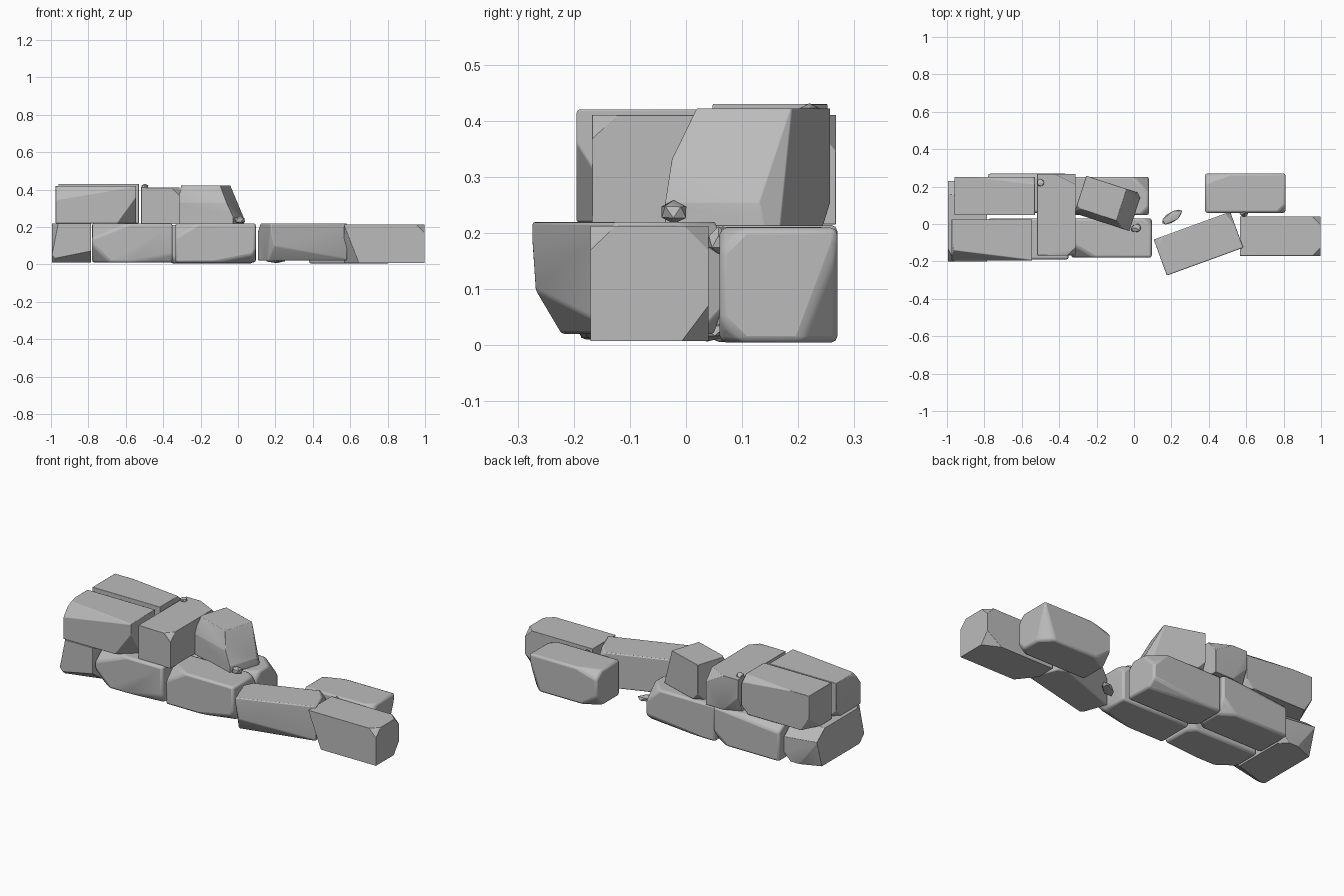
import bpy, bmesh, random
from math import radians
from mathutils import Vector, Matrix

random.seed(4)
cube = bpy.data.objects.get("Cube")
if cube:
    bpy.data.objects.remove(cube, do_unlink=True)

stone = bpy.data.materials.new("grey stone")
stone.use_nodes = True
stone.diffuse_color = (0.5, 0.5, 0.5, 1)
bsdf = stone.node_tree.nodes["Principled BSDF"]
bsdf.inputs["Base Color"].default_value = (0.5, 0.5, 0.5, 1)
bsdf.inputs["Roughness"].default_value = 0.9


def finish(name, bm, matrix, bevel):
    bmesh.ops.recalc_face_normals(bm, faces=bm.faces)
    mesh = bpy.data.meshes.new(name)
    bm.to_mesh(mesh)
    bm.free()
    mesh.materials.append(stone)
    ob = bpy.data.objects.new(name, mesh)
    bpy.context.collection.objects.link(ob)
    ob.matrix_world = matrix
    if bevel:
        mod = ob.modifiers.new("worn edges", "BEVEL")
        mod.width, mod.segments = bevel, 2
        mod.limit_method, mod.angle_limit = "ANGLE", radians(15)
    bpy.ops.object.select_all(action="DESELECT")
    ob.select_set(True)
    bpy.context.view_layer.objects.active = ob
    bpy.ops.object.shade_smooth_by_angle(angle=radians(35))
    return ob


def block(name, centre, size, turn=0, chips=(), bevel=0.012):
    """Box with edges and corners sliced away; a chip is (direction, depth)."""
    bm = bmesh.new()
    bmesh.ops.create_cube(bm, size=1)
    bmesh.ops.scale(bm, vec=size, verts=bm.verts)
    small = [(Vector([random.choice((-1, 1)) for _ in range(3)]), 0.025)
             for _ in range(3)]
    for direction, depth in list(chips) + small:
        n = Vector(direction).normalized()
        reach = sum(abs(a) * s / 2 for a, s in zip(n, size)) - depth
        cut = bmesh.ops.bisect_plane(
            bm, geom=bm.verts[:] + bm.edges[:] + bm.faces[:],
            plane_co=n * reach, plane_no=n, clear_outer=True)
        edges = [e for e in cut["geom_cut"] if isinstance(e, bmesh.types.BMEdge)]
        if edges:
            bmesh.ops.contextual_create(bm, geom=edges)
    matrix = Matrix.Translation(centre) @ Matrix.Rotation(radians(turn), 4, "Z")
    return finish(name, bm, matrix, bevel)


def pebble(name, centre, size, turn=0):
    bm = bmesh.new()
    bmesh.ops.create_icosphere(bm, subdivisions=1, radius=0.5)
    for v in bm.verts:
        v.co *= random.uniform(0.9, 1.1)
    bmesh.ops.scale(bm, vec=size, verts=bm.verts)
    matrix = Matrix.Translation(centre) @ Matrix.Rotation(radians(turn), 4, "Z")
    return finish(name, bm, matrix, 0)


# Lower course, front
block("lower_end_stone", (-0.89, 0.015, 0.115), (0.21, 0.43, 0.21), 0,
      [((0.2, -0.7, -1), 0.05), ((0.1, 0.8, 1), 0.06),
       ((-0.4, 1, -0.3), 0.04), ((-1, -0.5, 0.2), 0.03)])
block("lower_front_stone_1", (-0.565, -0.08, 0.115), (0.43, 0.22, 0.21), 0,
      [((-0.4, -0.8, 1), 0.06), ((-0.6, -0.8, -0.6), 0.05),
       ((0.1, -1, -0.5), 0.02)])
block("lower_front_stone_2", (-0.12, -0.075, 0.115), (0.43, 0.21, 0.21), 0,
      [((0.2, -0.7, -1), 0.035), ((-0.5, -0.8, 0.8), 0.05),
       ((1, -0.3, -0.5), 0.03)])
block("turned_stone", (0.345, -0.105, 0.12), (0.435, 0.205, 0.2), 20,
      [((-0.1, -0.9, -0.6), 0.045), ((-1, -0.5, -0.2), 0.03),
       ((0.8, 0.3, 0.6), 0.025)])
block("lower_front_stone_3", (0.782, -0.065, 0.11), (0.43, 0.21, 0.205), 0,
      [((-0.9, -0.7, -0.35), 0.06), ((0.4, 0.8, -0.6), 0.035)])

# Lower course, back
block("lower_back_stone_1", (-0.57, 0.165, 0.112), (0.42, 0.21, 0.205), 0,
      [((-0.1, 0.7, 1), 0.03), ((0.5, 0.8, -0.6), 0.04)])
block("lower_back_stone_2", (-0.14, 0.15, 0.108), (0.44, 0.205, 0.205), 0,
      [((0.7, 0.7, 0.7), 0.05), ((0.1, 0.8, -0.9), 0.03)])
block("lower_back_stone_3", (0.595, 0.165, 0.107), (0.43, 0.21, 0.205), 0,
      [((0.8, 0.8, -0.3), 0.045), ((-0.3, 0.8, 1), 0.03),
       ((-0.5, 0.8, -0.7), 0.04)])

# Upper course
block("upper_front_stone", (-0.76, -0.085, 0.32), (0.43, 0.22, 0.2), 0,
      [((-0.1, -0.8, 0.6), 0.045), ((0.7, -0.8, -0.5), 0.06),
       ((-1, -0.2, 0.5), 0.02)])
block("upper_back_stone", (-0.745, 0.15, 0.325), (0.43, 0.205, 0.21), 0,
      [((0.1, 0.8, 1), 0.025), ((-0.8, 0.4, -0.5), 0.04)])
block("upper_cross_stone", (-0.415, 0.05, 0.313), (0.205, 0.435, 0.195), 0,
      [((0.4, 0.8, 0.7), 0.04), ((-0.4, 0.9, -0.4), 0.035)])
block("loose_top_stone", (-0.14, 0.11, 0.317), (0.31, 0.21, 0.21), -18,
      [((1, 0, 0.5), 0.075), ((0.8, 0.8, 0.25), 0.06),
       ((0, -1, 0.35), 0.03), ((-0.6, -0.8, 0.5), 0.035)], 0.015)

# Rubble
pebble("top_pebble", (-0.5, 0.22, 0.415), (0.045, 0.045, 0.035))
pebble("ledge_pebble", (0.012, -0.022, 0.237), (0.06, 0.05, 0.045), 30)
pebble("gap_pebble", (0.588, 0.058, 0.185), (0.05, 0.045, 0.05))
pebble("ground_shard", (0.205, 0.038, 0.025), (0.14, 0.055, 0.04), 32)
